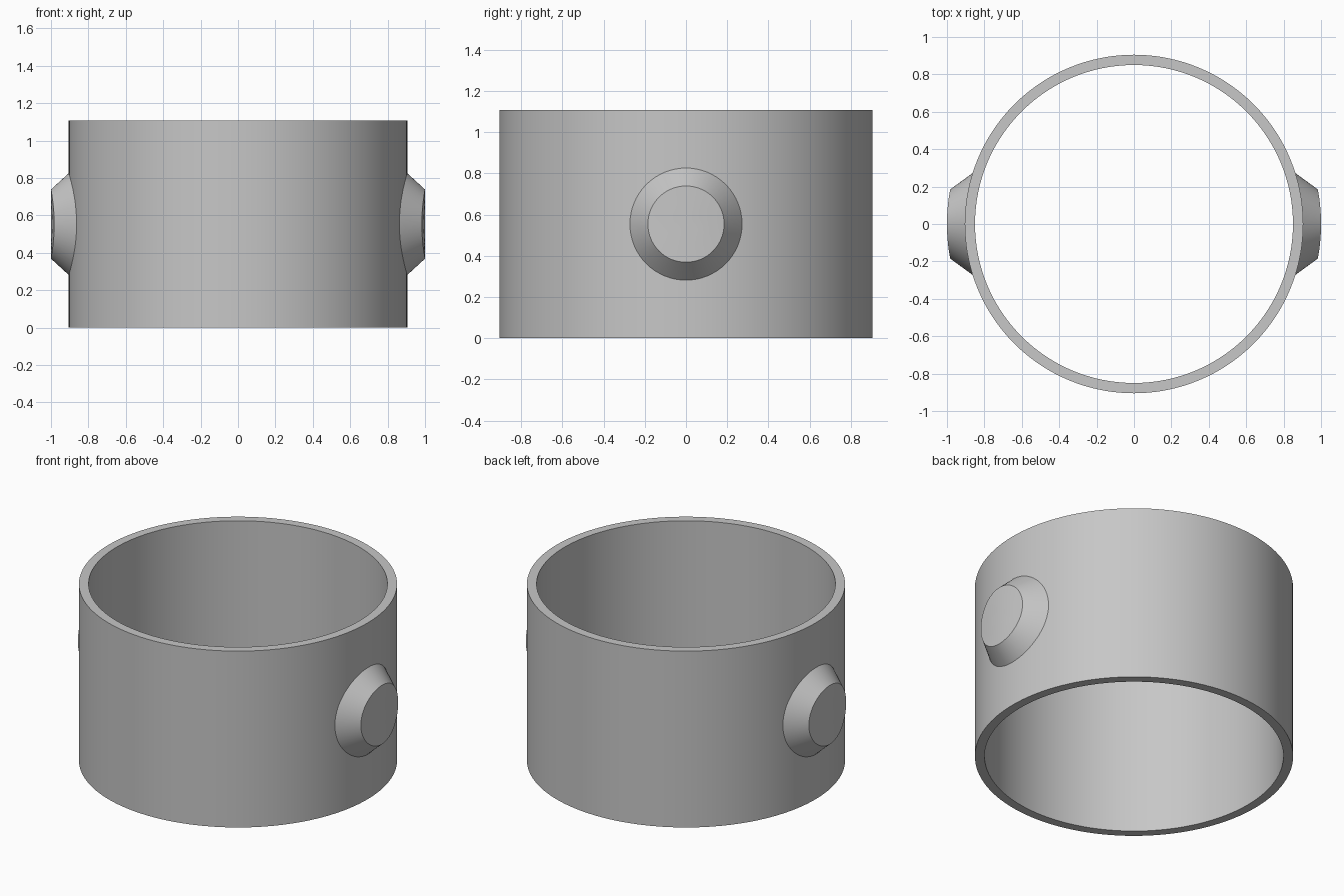
import bpy, bmesh, math

cube = bpy.data.objects.get("Cube")
if cube:
    bpy.data.objects.remove(cube, do_unlink=True)

OUTER, INNER, HEIGHT = 0.905, 0.85, 1.107
BOSS_Z = HEIGHT / 2

grey = bpy.data.materials.new("plain grey")
grey.use_nodes = True
colour = (0.57, 0.57, 0.57, 1)
grey.diffuse_color = colour
grey.node_tree.nodes["Principled BSDF"].inputs["Base Color"].default_value = colour


def finish(bm, name):
    bmesh.ops.recalc_face_normals(bm, faces=bm.faces)
    mesh = bpy.data.meshes.new(name)
    bm.to_mesh(mesh)
    bm.free()
    mesh.materials.append(grey)
    obj = bpy.data.objects.new(name, mesh)
    bpy.context.collection.objects.link(obj)
    bpy.ops.object.select_all(action='DESELECT')
    obj.select_set(True)
    bpy.context.view_layer.objects.active = obj
    bpy.ops.object.shade_smooth_by_angle(angle=math.radians(25))
    return obj


def bridge(bm, a, b):
    for i in range(len(a)):
        j = (i + 1) % len(a)
        bm.faces.new((a[i], a[j], b[j], b[i]))


def circle(bm, radius, z, n=128):
    angles = [2 * math.pi * i / n for i in range(n)]
    return [bm.verts.new((radius * math.cos(t), radius * math.sin(t), z)) for t in angles]


# Open ring wall: rectangular section carried round the z axis
bm = bmesh.new()
section = [(OUTER, 0), (OUTER, HEIGHT), (INNER, HEIGHT), (INNER, 0)]
loops = [circle(bm, r, z) for r, z in section]
for k in range(len(loops)):
    bridge(bm, loops[k], loops[(k + 1) % len(loops)])
finish(bm, "ring_wall")


def wrapped_circle(bm, radius, shell, side, n=64):
    """Circle seen along x, wrapped on a cylinder of radius shell."""
    verts = []
    for i in range(n):
        t = 2 * math.pi * i / n
        y = radius * math.cos(t)
        x = side * math.sqrt(shell ** 2 - y ** 2)
        verts.append(bm.verts.new((x, y, BOSS_Z + radius * math.sin(t))))
    return verts


# Side bosses: bevelled flank and a gently curved cap, rooted inside the wall
for name, side in (("left_boss", 1), ("right_boss", -1)):
    bm = bmesh.new()
    steps = [(0.295, 0.88), (0.272, 0.905), (0.185, 1.0), (0.12, 1.0), (0.06, 1.0)]
    loops = [wrapped_circle(bm, r, shell, side) for r, shell in steps]
    for a, b in zip(loops, loops[1:]):
        bridge(bm, a, b)
    centre = bm.verts.new((side, 0, BOSS_Z))
    last = loops[-1]
    for i, v in enumerate(last):
        bm.faces.new((v, last[(i + 1) % len(last)], centre))
    # Aim the open shell's normals outward
    obj = finish(bm, name)
    if obj.data.polygons[-1].normal.x * side < 0:
        obj.data.flip_normals()
